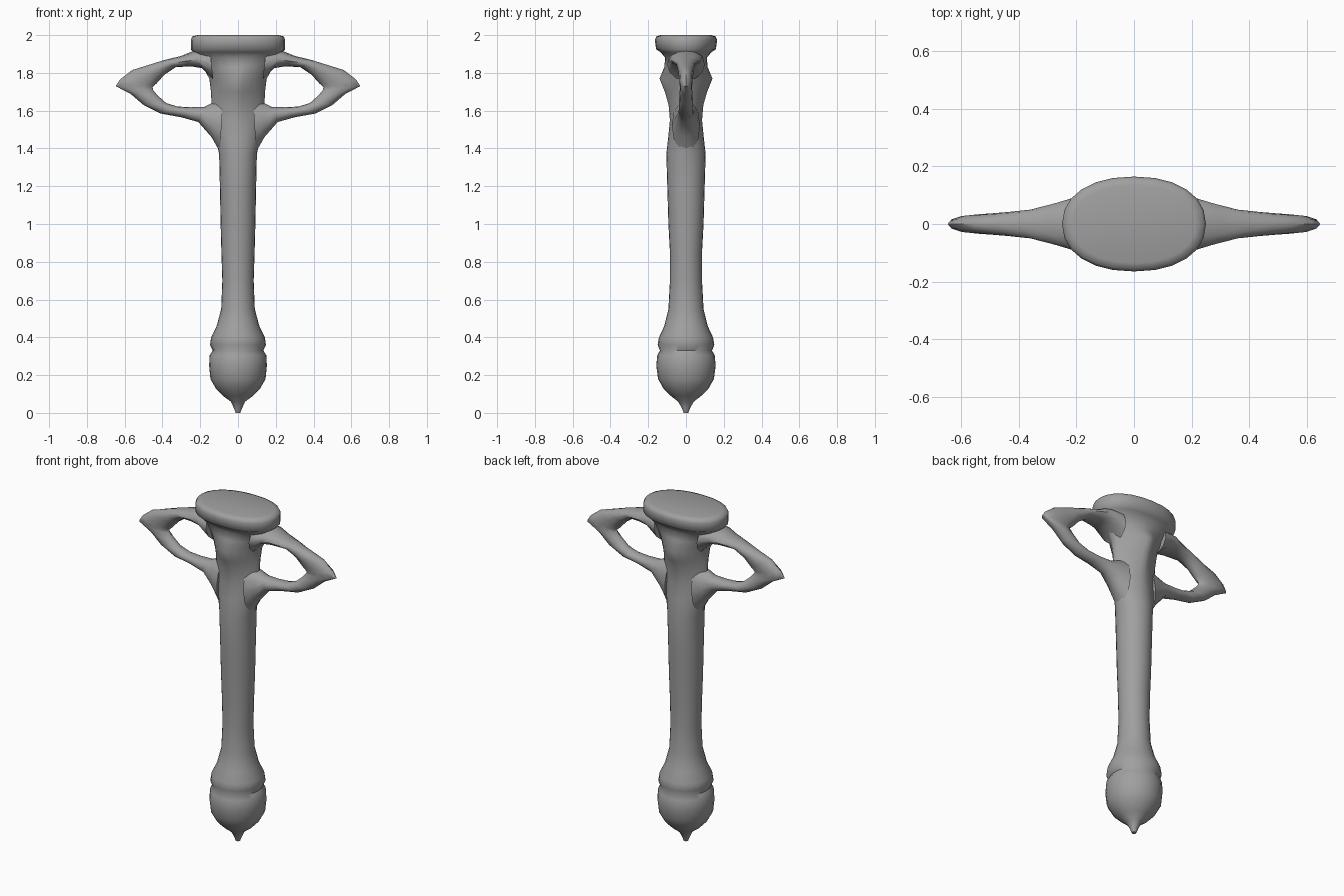
import bpy
import bmesh
from math import cos, sin, tau, copysign, radians

# Remove the default cube
if "Cube" in bpy.data.objects:
    bpy.data.objects.remove(bpy.data.objects["Cube"], do_unlink=True)

grey = bpy.data.materials.new("stone grey")
grey.use_nodes = True
grey.diffuse_color = (0.35, 0.35, 0.35, 1)
grey.node_tree.nodes["Principled BSDF"].inputs["Base Color"].default_value = (0.35, 0.35, 0.35, 1)


def loft(name, rings, sharp=50):
    """Skin a list of equal vertex rings and close both ends."""
    bm = bmesh.new()
    loops = [[bm.verts.new(p) for p in ring] for ring in rings]
    n = len(loops[0])
    for a, b in zip(loops, loops[1:]):
        for i in range(n):
            j = (i + 1) % n
            bm.faces.new((a[i], a[j], b[j], b[i]))
    bm.faces.new(loops[0][::-1])
    bm.faces.new(loops[-1])
    bmesh.ops.recalc_face_normals(bm, faces=bm.faces)
    mesh = bpy.data.meshes.new(name)
    bm.to_mesh(mesh)
    bm.free()
    mesh.materials.append(grey)
    obj = bpy.data.objects.new(name, mesh)
    bpy.context.collection.objects.link(obj)
    bpy.ops.object.select_all(action="DESELECT")
    obj.select_set(True)
    bpy.context.view_layer.objects.active = obj
    bpy.ops.object.shade_smooth_by_angle(angle=radians(sharp))
    return obj


def oval(z, rx, ry, power=2.0, sides=24):
    """Horizontal ring: power 2 is an ellipse, lower is ridged, higher is boxy."""
    def bend(v):
        return copysign(abs(v) ** (2 / power), v) if abs(v) > 1e-6 else 0
    angles = [tau * i / sides for i in range(sides)]
    return [(rx * bend(cos(a)), ry * bend(sin(a)), z) for a in angles]


# Central column: height, half width, half depth, squareness
column = [
    (0, .012, .012), (.03, .024, .024), (.06, .038, .042), (.09, .08, .08),
    (.13, .118, .12), (.18, .146, .148), (.25, .153, .157), (.305, .15, .152),
    (.33, .134, .138), (.36, .148, .15), (.4, .142, .143), (.46, .113, .115),
    (.55, .089, .093), (.7, .083, .085), (.85, .088, .085), (1.0, .092, .093),
    (1.2, .096, .099), (1.37, .1, .104), (1.46, .12, .094, 1.8),
    (1.55, .135, .085, 1.6), (1.63, .14, .092, 1.4), (1.7, .143, .112, 1.4),
    (1.77, .152, .14, 1.4), (1.83, .185, .115, 1.6), (1.88, .22, .11, 2),
    (1.91, .235, .135, 2.2), (1.925, .25, .158, 2.2), (1.975, .25, .165, 2.2),
    (1.993, .242, .157, 2.2), (2.0, .215, .135, 2.2),
]
loft("column", [oval(*row) for row in column], 55)

# Side handles: outer x, outer z, inner x, inner z, half thickness
handle = [
    (.15, 1.93, .13, 1.76, .1), (.24, 1.915, .19, 1.825, .09),
    (.30, 1.89, .25, 1.835, .072), (.39, 1.868, .33, 1.83, .05),
    (.48, 1.84, .39, 1.79, .042), (.56, 1.815, .43, 1.745, .037),
    (.625, 1.765, .452, 1.725, .034), (.648, 1.73, .45, 1.71, .032),
    (.57, 1.69, .425, 1.68, .035), (.50, 1.63, .38, 1.64, .037),
    (.41, 1.585, .32, 1.622, .038), (.30, 1.565, .25, 1.618, .04),
    (.21, 1.54, .18, 1.62, .047), (.14, 1.46, .14, 1.64, .062),
    (.095, 1.38, .08, 1.66, .075),
]


def handle_ring(xo, zo, xi, zi, t, side, sides=12):
    ring = []
    for i in range(sides):
        a = tau * i / sides
        f = (1 + cos(a)) / 2
        ring.append((side * (xi + (xo - xi) * f), t * sin(a), zi + (zo - zi) * f))
    return ring


for name, side in (("left_handle", 1), ("right_handle", -1)):
    loft(name, [handle_ring(*row, side) for row in handle])
